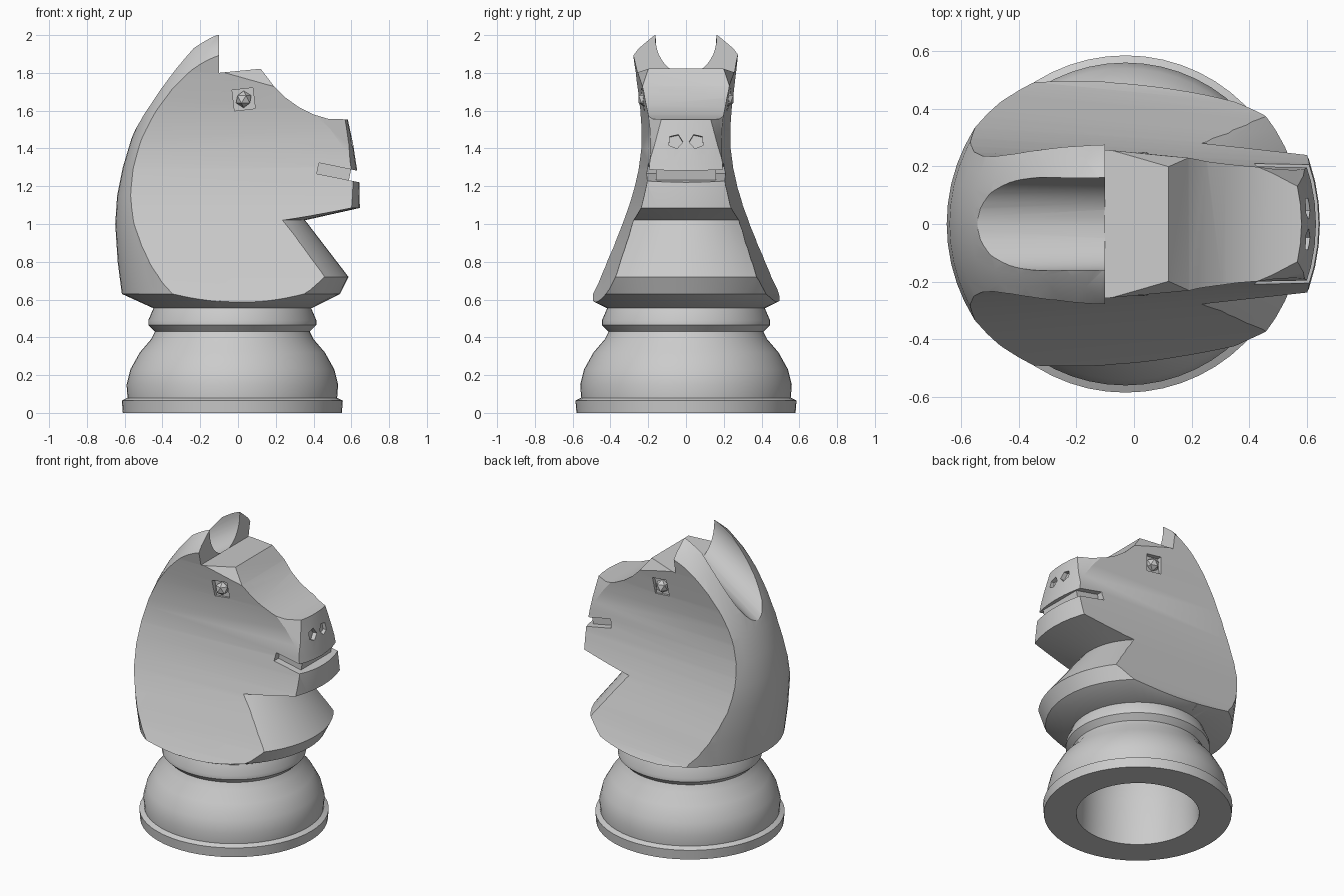
import bpy, bmesh, math
from mathutils import Vector, Matrix

cube = bpy.data.objects.get("Cube")
if cube:
    bpy.data.objects.remove(cube, do_unlink=True)

AXIS = -0.03          # x of the turning axis
mat = bpy.data.materials.new("plain grey")
mat.use_nodes = True
GREY = (0.6, 0.6, 0.6, 1)
mat.diffuse_color = GREY
mat.node_tree.nodes["Principled BSDF"].inputs["Base Color"].default_value = GREY


def finish(bm, name, helper=False):
    bmesh.ops.recalc_face_normals(bm, faces=bm.faces)
    me = bpy.data.meshes.new(name)
    bm.to_mesh(me)
    bm.free()
    me.materials.append(mat)
    ob = bpy.data.objects.new(name, me)
    bpy.context.collection.objects.link(ob)
    ob.hide_render = helper
    return ob


def lathe(profile, steps=56):
    """Turn (radius, z) points around the vertical axis."""
    bm = bmesh.new()
    vs = [bm.verts.new((r, 0, z)) for r, z in profile]
    es = [bm.edges.new(p) for p in zip(vs, vs[1:])]
    bmesh.ops.spin(bm, geom=vs + es, cent=(0, 0, 0), axis=(0, 0, 1),
                   angle=math.tau, steps=steps, use_duplicate=False)
    bmesh.ops.remove_doubles(bm, verts=bm.verts, dist=0.0005)
    bmesh.ops.translate(bm, verts=bm.verts, vec=(AXIS, 0, 0))
    return bm


def loft(first, last):
    """Solid between two matching closed outlines."""
    bm = bmesh.new()
    a = [bm.verts.new(p) for p in first]
    b = [bm.verts.new(p) for p in last]
    bm.faces.new(a)
    bm.faces.new(b[::-1])
    for i in range(len(a)):
        j = (i + 1) % len(a)
        bm.faces.new((a[i], a[j], b[j], b[i]))
    return bm


def rod(centre, direction, radius, length, sides, turn=0):
    """Cylinder along a direction."""
    bm = bmesh.new()
    rot = Vector(direction).to_track_quat('Z', 'Y').to_matrix().to_4x4()
    m = Matrix.Translation(centre) @ rot @ Matrix.Rotation(turn, 4, 'Z')
    bmesh.ops.create_cone(bm, cap_ends=True, segments=sides, radius1=radius,
                          radius2=radius, depth=length, matrix=m)
    return bm


def box(centre, size, tilt=0):
    bm = bmesh.new()
    m = Matrix.Translation(centre) @ Matrix.Rotation(tilt, 4, 'Y') @ Matrix.Diagonal((*size, 1))
    bmesh.ops.create_cube(bm, size=1, matrix=m)
    return bm


def slice_off(bm, point, normal):
    """Remove what lies beyond a plane and cap the cut."""
    cut = bmesh.ops.bisect_plane(bm, geom=bm.verts[:] + bm.edges[:] + bm.faces[:],
                                 plane_co=point, plane_no=normal, clear_outer=True)
    edges = [e for e in cut['geom_cut'] if isinstance(e, bmesh.types.BMEdge)]
    bmesh.ops.holes_fill(bm, edges=edges, sides=0)


def combine(ob, bm, operation):
    tool = finish(bm, "tool", True)
    mod = ob.modifiers.new("combine", 'BOOLEAN')
    mod.operation, mod.object, mod.solver = operation, tool, 'EXACT'
    bpy.context.view_layer.objects.active = ob
    bpy.ops.object.modifier_apply(modifier=mod.name)
    bpy.data.objects.remove(tool, do_unlink=True)


def copy_mesh(ob):
    bm = bmesh.new()
    bm.from_mesh(ob.data)
    bpy.data.objects.remove(ob, do_unlink=True)
    return bm


# Turned hollow pedestal
base = finish(lathe([(0, 0.42), (0.34, 0.42), (0.37, 0.3), (0.38, 0), (0.58, 0),
                     (0.585, 0.065), (0.555, 0.08), (0.56, 0.15), (0.54, 0.23),
                     (0.49, 0.32), (0.43, 0.39), (0.41, 0.43), (0.445, 0.465),
                     (0.445, 0.49), (0.415, 0.56), (0, 0.565)]), "base")

# Domed back of the neck, with the scoop between the ears
mane = lathe([(0, 0.555), (0.42, 0.555), (0.585, 0.63), (0.607, 0.8), (0.62, 1.0),
              (0.61, 1.15), (0.58, 1.3), (0.535, 1.45), (0.48, 1.58), (0.41, 1.71),
              (0.34, 1.82), (0.26, 1.93), (0.18, 2.0), (0, 2.06)])
slice_off(mane, (-0.1, 0, 0), (1, 0, 0))
head = finish(mane, "horse_head")
combine(head, rod((-0.3, 0, 1.855), (0.41, 0, 0.27), 0.162, 1.2, 40), 'DIFFERENCE')

# Turned chest, throat and muzzle, trimmed to the face outline
face = finish(lathe([(0, 0.555), (0.42, 0.555), (0.57, 0.63), (0.615, 0.72),
                     (0.5, 0.87), (0.385, 1.02), (0.675, 1.085), (0.672, 1.22),
                     (0.655, 1.32), (0.64, 1.42), (0.61, 1.56), (0.61, 1.9),
                     (0, 1.9)]), "face")
outline = [(-0.15, 0.5), (-0.15, 1.5), (-0.103, 1.6), (-0.103, 1.8), (0.12, 1.822),
           (0.19, 1.73), (0.25, 1.67), (0.32, 1.62), (0.4, 1.58), (0.48, 1.556),
           (0.8, 1.55), (0.8, 0.5)]
trim = loft(*[[(x, y, z) for x, z in outline] for y in (-0.8, 0.8)])
for s in (-1, 1):
    slice_off(trim, (-0.09, s * 0.26, 1.8), (0.0053, s * 0.0224, 0.0116))   # brow
    slice_off(trim, (0.44, s * 0.2, 1.55), (0.02, s * 0.0375, 0.0129))      # nose
combine(face, trim, 'INTERSECT')
combine(head, copy_mesh(face), 'UNION')

# Hollowed flanks, narrowing towards the nose
flank = [(0.57, 0.5), (0.525, 0.57), (0.487, 0.63), (0.44, 0.72), (0.4, 0.81),
         (0.36, 0.9), (0.32, 1.0), (0.285, 1.1), (0.257, 1.2), (0.237, 1.3),
         (0.226, 1.4), (0.226, 1.5), (0.235, 1.6), (0.25, 1.7), (0.267, 1.8),
         (0.3, 1.95), (0.33, 2.1)]
ring = flank + [(-y, z) for y, z in reversed(flank)]
combine(head, loft(*[[(x, y * (0.94 - 0.2 * x), z) for y, z in ring] for x in (-0.8, 0.8)]),
        'INTERSECT')

# Mouth slot, eye sockets and nostrils
combine(head, box((0.57, 0, 1.265), (0.3, 0.8, 0.058), 0.2), 'DIFFERENCE')
for s in (-1, 1):
    combine(head, rod((0.03, s * 0.24, 1.66), (0, s, 0), 0.078, 0.07, 4, 0.9), 'DIFFERENCE')
    combine(head, rod((0.62, s * 0.056, 1.44), (1, 0, 0.15), 0.04, 0.09, 5, s * 0.4), 'DIFFERENCE')
    ball = bmesh.new()
    bmesh.ops.create_icosphere(ball, subdivisions=1, radius=0.045,
                               matrix=Matrix.Translation((0.03, s * 0.212, 1.66)))
    finish(ball, "left_eye" if s > 0 else "right_eye")
finish(box((0.495, 0, 1.28), (0.2, 0.32, 0.1), 0.2), "mouth_inner")

# Smooth turned surfaces, crisp cut edges
for ob in (base, head):
    bpy.ops.object.select_all(action='DESELECT')
    ob.select_set(True)
    bpy.context.view_layer.objects.active = ob
    bpy.ops.object.shade_smooth_by_angle(angle=math.radians(28))
